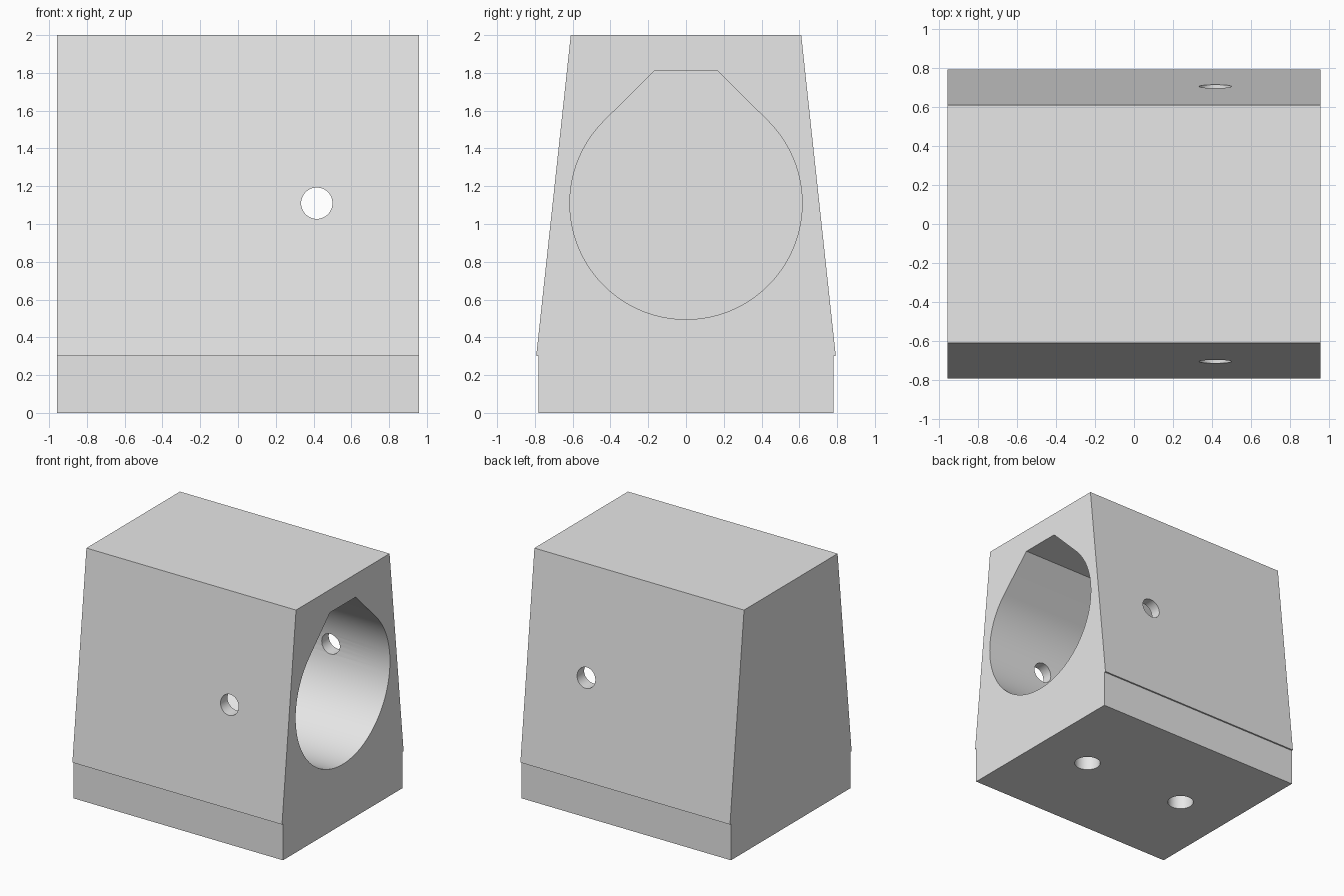
import bpy, bmesh, math
from mathutils import Matrix

cube = bpy.data.objects.get("Cube")
if cube:
    bpy.data.objects.remove(cube, do_unlink=True)

grey = bpy.data.materials.new("light_grey")
grey.use_nodes = True
colour = (0.8, 0.8, 0.8, 1)
grey.diffuse_color = colour
grey.node_tree.nodes["Principled BSDF"].inputs["Base Color"].default_value = colour

HALF_LENGTH = 0.957
BORE_Z = 1.11
BORE_R = 0.615


def add_object(name, bm):
    bmesh.ops.recalc_face_normals(bm, faces=bm.faces)
    mesh = bpy.data.meshes.new(name)
    bm.to_mesh(mesh)
    bm.free()
    mesh.materials.append(grey)
    obj = bpy.data.objects.new(name, mesh)
    bpy.context.collection.objects.link(obj)
    return obj


def prism(name, profile, x0, x1):
    """Extrude a (y, z) profile along x."""
    bm = bmesh.new()
    face = bm.faces.new([bm.verts.new((x0, y, z)) for y, z in profile])
    moved = bmesh.ops.extrude_face_region(bm, geom=[face])["geom"]
    verts = [v for v in moved if isinstance(v, bmesh.types.BMVert)]
    bmesh.ops.translate(bm, verts=verts, vec=(x1 - x0, 0, 0))
    return add_object(name, bm)


def rod(name, radius, depth, location, tilt=0):
    bm = bmesh.new()
    matrix = Matrix.Translation(location) @ Matrix.Rotation(tilt, 4, "X")
    bmesh.ops.create_cone(bm, cap_ends=True, segments=48, radius1=radius,
                          radius2=radius, depth=depth, matrix=matrix)
    return add_object(name, bm)


# Tapered block overhanging a straight foot by a small ledge
side = [(0.78, 0), (0.78, 0.3), (0.793, 0.3), (0.61, 2)]
housing = prism("housing", side + [(-y, z) for y, z in reversed(side)],
                -HALF_LENGTH, HALF_LENGTH)

# Teardrop bore: round below, 45 degree shoulders and a flat roof, blind at one end
steps = 72
arc = []
for i in range(steps + 1):
    a = math.radians(45 - 270 * i / steps)
    arc.append((BORE_R * math.cos(a), BORE_Z + BORE_R * math.sin(a)))
bore = prism("bore_cutter", arc + [(-0.168, 1.81), (0.168, 1.81)], -0.76, 1.1)

# Cross hole through both side walls, and two blind mounting holes in the base
cutters = [bore, rod("cross_hole_cutter", 0.083, 2, (0.417, 0, BORE_Z), math.pi / 2)]
for x in (-0.475, 0.475):
    cutters.append(rod("mounting_hole_cutter", 0.1, 0.7, (x, 0, 0)))

bpy.ops.object.select_all(action="DESELECT")
housing.select_set(True)
bpy.context.view_layer.objects.active = housing
for cutter in cutters:
    cutter.hide_render = True
    mod = housing.modifiers.new("cut", "BOOLEAN")
    mod.operation = "DIFFERENCE"
    mod.solver = "EXACT"
    mod.object = cutter
    bpy.ops.object.modifier_apply(modifier=mod.name)
    bpy.data.objects.remove(cutter, do_unlink=True)

bpy.ops.object.shade_smooth_by_angle(angle=math.radians(30))
